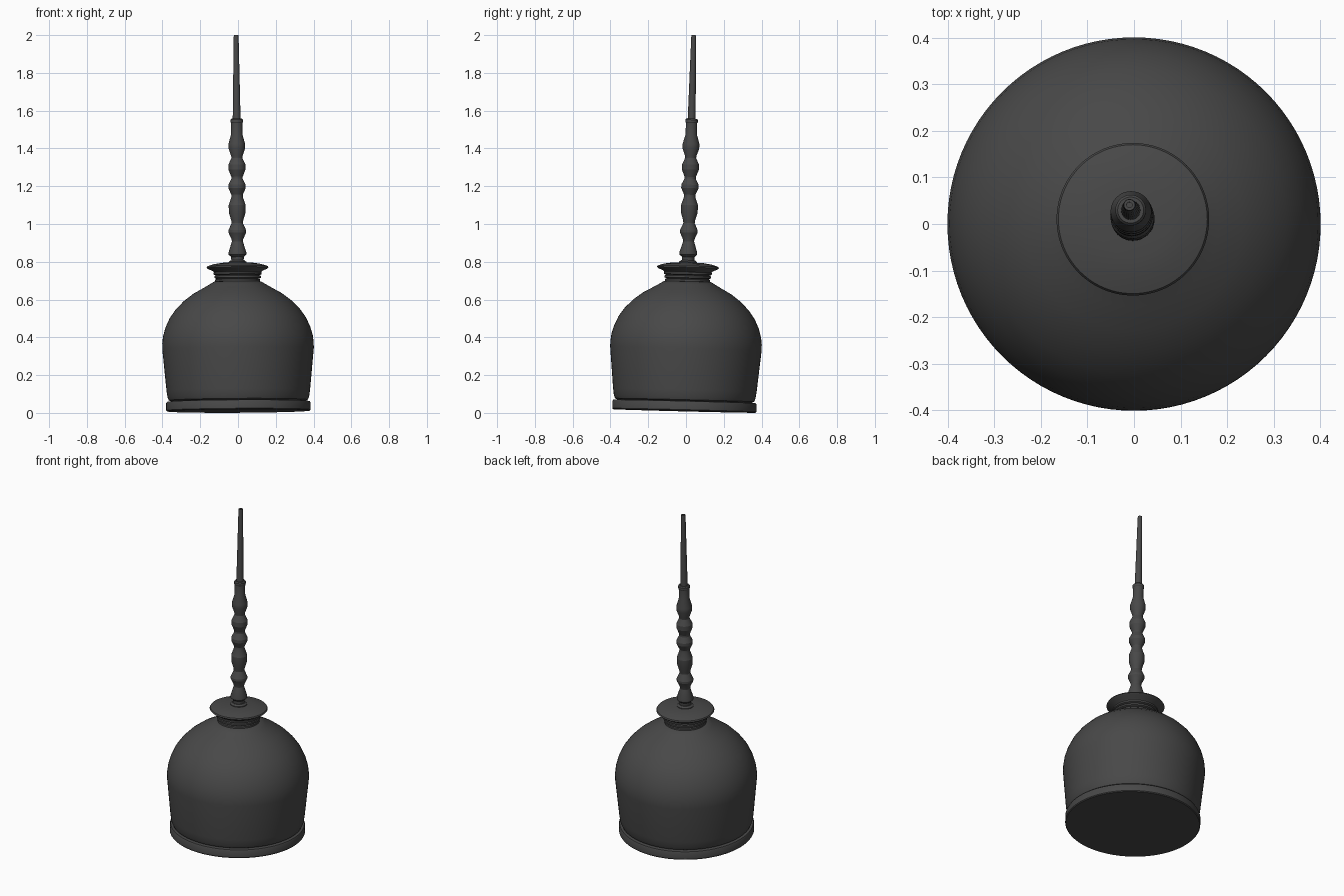
import bpy, bmesh, math
from mathutils import Matrix, Vector

cube = bpy.data.objects.get("Cube")
if cube:
    bpy.data.objects.remove(cube, do_unlink=True)

dark = bpy.data.materials.new("charcoal grey")
dark.use_nodes = True
dark.diffuse_color = (0.065, 0.065, 0.065, 1)
dark.node_tree.nodes["Principled BSDF"].inputs["Base Color"].default_value = dark.diffuse_color

# The whole lamp hangs slightly off vertical, pivoting at the widest ring
axis = Vector((-0.006, 0.025, 1)).normalized()
pivot = Matrix.Translation((0, 0, 0.36))
tilt = pivot @ Vector((0, 0, 1)).rotation_difference(axis).to_matrix().to_4x4() @ pivot.inverted()


def lathe(name, profile, sides=96, angle=30):
    """Revolve (radius, height) points about the lamp axis."""
    bm = bmesh.new()
    rings = []
    for r, z in profile:
        if r == 0:
            rings.append([bm.verts.new((0, 0, z))] * sides)
        else:
            turn = [2 * math.pi * i / sides for i in range(sides)]
            rings.append([bm.verts.new((r * math.cos(a), r * math.sin(a), z)) for a in turn])
    for low, high in zip(rings, rings[1:]):
        for i in range(sides):
            j = (i + 1) % sides
            bm.faces.new(dict.fromkeys((low[i], low[j], high[j], high[i])))
    bmesh.ops.recalc_face_normals(bm, faces=bm.faces)
    bm.transform(tilt)
    mesh = bpy.data.meshes.new(name)
    bm.to_mesh(mesh)
    bm.free()
    mesh.materials.append(dark)
    obj = bpy.data.objects.new(name, mesh)
    bpy.context.collection.objects.link(obj)
    bpy.ops.object.select_all(action='DESELECT')
    obj.select_set(True)
    bpy.context.view_layer.objects.active = obj
    bpy.ops.object.shade_smooth_by_angle(angle=math.radians(angle))


# Base rim with a closed underside
lathe("base_rim", [(0, 0.01), (0.378, 0.01), (0.382, 0.015), (0.382, 0.053),
                   (0.378, 0.06), (0.355, 0.062), (0, 0.062)])

# Shade: tapered wall and domed shoulder
shade = [(0, 0.062), (0.357, 0.062), (0.368, 0.068), (0.375, 0.085), (0.38, 0.12), (0.401, 0.34),
         (0.401, 0.37), (0.396, 0.41), (0.383, 0.455), (0.36, 0.505), (0.328, 0.55),
         (0.285, 0.594), (0.235, 0.632), (0.185, 0.66), (0.15, 0.68), (0.125, 0.695), (0, 0.7)]
lathe("shade", shade)

# Ribbed neck
neck = [(0, 0.69)]
for k in range(3):
    z, r = 0.692 + 0.019 * k, 0.119 + 0.004 * k
    neck += [(r - 0.008, z), (r, z + 0.004), (r, z + 0.014), (r - 0.008, z + 0.018)]
lathe("neck", neck + [(0, 0.75)])

# Flared cap on the neck
lathe("cap_flange", [(0, 0.742), (0.122, 0.742), (0.132, 0.752), (0.157, 0.763), (0.164, 0.77),
                     (0.16, 0.777), (0.125, 0.788), (0.08, 0.795), (0, 0.797)])

# Collar and beaded stem
lathe("stem_collar", [(0, 0.79), (0.047, 0.79), (0.047, 0.8), (0.036, 0.808), (0, 0.808)], 48)
stem = [(0, 0.8), (0.032, 0.8), (0.034, 0.826), (0.047, 0.838), (0.047, 0.85), (0.029, 0.908),
        (0.031, 0.92), (0.047, 0.955), (0.047, 0.967), (0.03, 1.005), (0.032, 1.02),
        (0.044, 1.06), (0.045, 1.1), (0.03, 1.143), (0.03, 1.155), (0.046, 1.19),
        (0.046, 1.208), (0.03, 1.24), (0.03, 1.25), (0.045, 1.288), (0.045, 1.315),
        (0.029, 1.35), (0.03, 1.36), (0.044, 1.4), (0.044, 1.425), (0.03, 1.475),
        (0.03, 1.535), (0.033, 1.54), (0.033, 1.552), (0.028, 1.558), (0, 1.558)]
lathe("beaded_stem", stem, 32, 20)

# Slim tapering rod with a small socket in the tip
lathe("top_rod", [(0, 1.55), (0.021, 1.55), (0.02, 1.6), (0.013, 1.99), (0.012, 2.0),
                  (0.006, 2.0), (0.006, 1.98), (0, 1.98)], 24)
